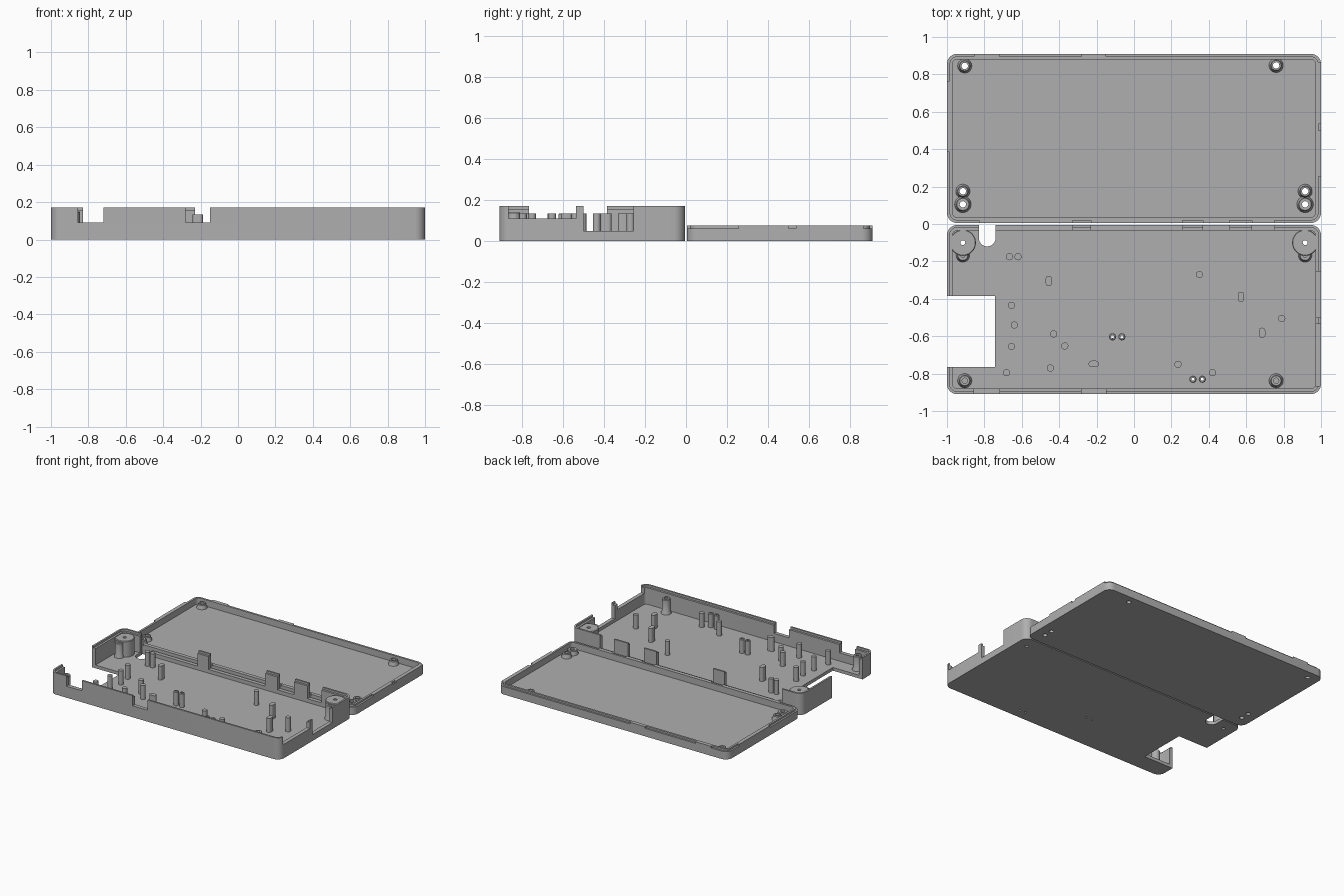
import bpy
import bmesh
from math import cos, sin, pi

old = bpy.data.objects.get("Cube")
if old:
    bpy.data.objects.remove(old, do_unlink=True)

grey = bpy.data.materials.new("plain_grey")
grey.use_nodes = True
shade = (0.43, 0.43, 0.43, 1)
grey.diffuse_color = shade
grey.node_tree.nodes["Principled BSDF"].inputs["Base Color"].default_value = shade

FLOOR, WALL, LIP = 0.025, 0.03, 0.014
BASE_H, LID_H = 0.17, 0.075
MID_Y, WIDTH, DEPTH, CORNER = 0.4575, 2.0, 0.905, 0.055


def finish(name, bm):
    bmesh.ops.recalc_face_normals(bm, faces=bm.faces)
    mesh = bpy.data.meshes.new(name)
    bm.to_mesh(mesh)
    bm.free()
    obj = bpy.data.objects.new(name, mesh)
    bpy.context.collection.objects.link(obj)
    mesh.materials.append(grey)
    return obj


def slab(name, x, y, w, d, r, z0, z1, steps=8):
    """Upright prism with a rounded rectangle as its plan."""
    bm = bmesh.new()
    verts = []
    for k, (sx, sy) in enumerate(((1, 1), (-1, 1), (-1, -1), (1, -1))):
        cx, cy = x + sx * (w / 2 - r), y + sy * (d / 2 - r)
        for i in range(steps + 1 if r else 1):
            a = (k + i / steps) * pi / 2
            verts.append(bm.verts.new((cx + r * cos(a), cy + r * sin(a), z0)))
    bmesh.ops.remove_doubles(bm, verts=bm.verts, dist=1e-5)
    face = bm.faces.new(list(dict.fromkeys(v for v in verts if v.is_valid)))
    top = bmesh.ops.extrude_face_region(bm, geom=[face])["geom"]
    moved = [g for g in top if isinstance(g, bmesh.types.BMVert)]
    bmesh.ops.translate(bm, verts=moved, vec=(0, 0, z1 - z0))
    return finish(name, bm)


def block(x0, x1, y0, y1, z0, z1):
    return slab("cutter", (x0 + x1) / 2, (y0 + y1) / 2, x1 - x0, y1 - y0, 0, z0, z1)


def rod(x, y, r, z0, z1):
    return slab("cutter", x, y, 2 * r, 2 * r, r * 0.999, z0, z1, 6)


def lathe(name, x, y, profile, steps=28):
    """Closed ring section turned about an upright axis."""
    bm = bmesh.new()
    rings = [[bm.verts.new((x + r * cos(2 * pi * i / steps),
                            y + r * sin(2 * pi * i / steps), z))
              for i in range(steps)] for r, z in profile]
    for a, b in zip(rings, rings[1:] + rings[:1]):
        for i in range(steps):
            j = (i + 1) % steps
            bm.faces.new((a[i], a[j], b[j], b[i]))
    return finish(name, bm)


def cut(target, cutter):
    mod = target.modifiers.new("cut", "BOOLEAN")
    mod.operation = "DIFFERENCE"
    mod.solver = "EXACT"
    mod.object = cutter
    bpy.context.view_layer.objects.active = target
    bpy.ops.object.modifier_apply(modifier=mod.name)
    bpy.data.objects.remove(cutter, do_unlink=True)


def plan(name, y, inset, z0, z1):
    return slab(name, 0, y, WIDTH - 2 * inset, DEPTH - 2 * inset,
                CORNER - inset, z0, z1)


def tray(name, y, height):
    obj = plan(name, y, 0, 0, height)
    cut(obj, plan("cutter", y, WALL, FLOOR, height + 0.1))
    return obj


# Openings in the base walls: x range, y range, sill height
openings = [(-0.855, -0.72, -0.95, -0.87, 0.09),
            (-0.28, -0.15, -0.95, -0.87, 0.09),
            (0.96, 1.05, -0.865, -0.535, 0.11),
            (0.96, 1.05, -0.5, -0.255, 0.05),
            (-1.05, -0.742, -0.765, -0.385, -0.05)]
for x0, x1 in ((-0.83, -0.33), (-0.23, 0.26), (0.37, 0.51), (0.63, 0.75)):
    openings.append((x0, x1, -0.04, 0.05, 0.055))

# Base tray with an inner rebate, wall openings and a floor slot
base = tray("base_tray", -MID_Y, BASE_H)
cut(base, plan("cutter", -MID_Y, LIP, BASE_H - 0.015, BASE_H + 0.1))
for x0, x1, y0, y1, sill in openings:
    cut(base, block(x0, x1, y0, y1, sill, 0.3))
cut(base, block(-0.83, -0.74, -0.075, 0.05, -0.05, 0.3))
cut(base, rod(-0.785, -0.075, 0.045, -0.05, 0.1))

# Lid tray: the rim is stepped wherever a base wall meets it
lid = tray("lid_tray", MID_Y, LID_H)
step = slab("cutter", 0, MID_Y, WIDTH + 0.1, DEPTH + 0.1, 0.05, LID_H - 0.013, 0.2)
cut(step, plan("cutter", MID_Y, LIP, 0, 0.3))
for x0, x1, y0, y1, sill in openings:
    cut(step, block(x0, x1, -y1, -y0, 0, 0.3))
cut(lid, step)

parts = [base, lid]


def boss(name, x, y, r, hole, z1, flare=0.008, bottom=0.01):
    parts.append(lathe(name, x, y, [
        (hole, bottom), (r + flare, bottom), (r + flare, FLOOR + 0.006),
        (r, FLOOR + 0.02), (r, z1 - 0.004), (r - 0.004, z1), (hole, z1)]))


# Lid screw bosses with through holes
for x, y, r in ((-0.905, 0.845, 0.03), (0.76, 0.848, 0.03),
                (-0.915, 0.175, 0.03), (0.915, 0.175, 0.03),
                (-0.915, 0.105, 0.036), (0.915, 0.105, 0.036)):
    boss("lid_boss", x, y, r, 0.017, 0.06)
    cut(lid, rod(x, y, 0.017, -0.05, 0.1))

# Base screw bosses, front pair and back corner pairs
for x in (-0.905, 0.76):
    boss("front_boss", x, -0.838, 0.03, 0.014, 0.14)
for x in (-0.915, 0.915):
    boss("corner_boss", x, -0.1, 0.07, 0.013, 0.15, 0)
    cut(base, rod(x, -0.1, 0.013, -0.05, 0.1))
    boss("corner_pin_boss", x, -0.168, 0.03, 0.011, 0.14, 0.006)

# Solid round support posts
for x, y in ((-0.665, -0.175), (-0.62, -0.175), (-0.655, -0.435), (-0.64, -0.54),
             (-0.655, -0.655), (-0.43, -0.588), (-0.37, -0.652), (-0.447, -0.77),
             (-0.682, -0.795), (0.35, -0.27), (0.79, -0.505), (0.235, -0.75),
             (0.42, -0.795)):
    post = rod(x, y, 0.019, 0.015, 0.135)
    post.name = "support_post"
    parts.append(post)

# Oval support posts
for x, y, w, d in ((-0.455, -0.305, 0.034, 0.055), (0.572, -0.39, 0.034, 0.055),
                   (0.685, -0.582, 0.034, 0.055), (-0.215, -0.748, 0.055, 0.034)):
    parts.append(slab("oval_post", x, y, w, d, 0.0165, 0.015, 0.135))

# Hollow locating posts in pairs
for x, y in ((-0.115, -0.603), (-0.065, -0.603), (0.315, -0.83), (0.365, -0.83)):
    boss("hollow_post", x, y, 0.019, 0.008, 0.135, 0)
    cut(base, rod(x, y, 0.008, -0.05, 0.1))

# Smooth round surfaces, keep hard edges
bpy.ops.object.select_all(action="DESELECT")
for obj in parts:
    obj.select_set(True)
bpy.context.view_layer.objects.active = base
bpy.ops.object.shade_smooth_by_angle(angle=0.6)
